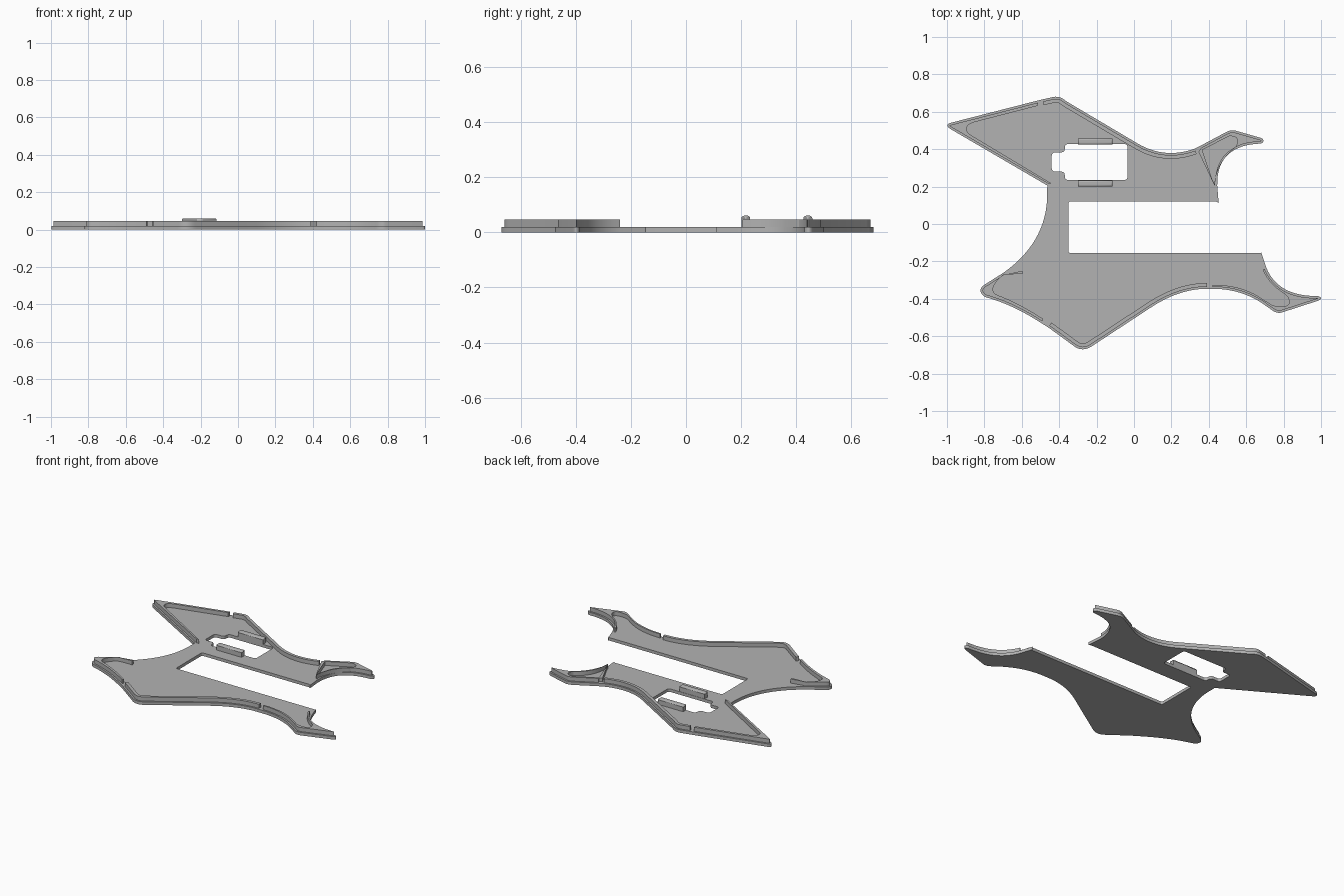
import bpy, bmesh
from mathutils import Vector
from mathutils.geometry import intersect_point_line

cube = bpy.data.objects.get("Cube")
if cube:
    bpy.data.objects.remove(cube)

PLATE_TOP, WALL_TOP, CLIP_TOP = 0.02, 0.047, 0.06
LEDGE = 0.011

grey = bpy.data.materials.new("plain_grey")
grey.use_nodes = True
tone = (0.45, 0.45, 0.45, 1)
grey.diffuse_color = tone
grey.node_tree.nodes["Principled BSDF"].inputs["Base Color"].default_value = tone


def bend(a, control, b, steps=8):
    """Points of a smooth curve from a to b, pulled towards control."""
    a, c, b = Vector(a), Vector(control), Vector(b)
    ts = [i / steps for i in range(steps + 1)]
    return [a * (1 - t) ** 2 + c * 2 * t * (1 - t) + b * t * t for t in ts]


def rounded(points, radius):
    """Closed outline with every corner rounded."""
    pts = [Vector(p) for p in points]
    out = []
    for i, p in enumerate(pts):
        before, after = pts[i - 1], pts[(i + 1) % len(pts)]
        out += bend(p + (before - p).normalized() * radius, p,
                    p + (after - p).normalized() * radius, 5)
    return out


def inset(run, distance):
    """Shift a clockwise edge inwards, dropping points that cross over."""
    pts = [Vector(p) for p in run]
    out = []
    for i, p in enumerate(pts):
        d = (pts[min(i + 1, len(pts) - 1)] - pts[max(i - 1, 0)]).normalized()
        q = p + Vector((d.y, -d.x)) * distance
        gaps = []
        for a, b in zip(pts, pts[1:]):
            if (b - a).length < 1e-6:
                continue
            t = intersect_point_line(q, a, b)[1]
            gaps.append((a.lerp(b, min(max(t, 0), 1)) - q).length)
        if min(gaps) > distance * 0.9:
            out.append(q)
    return out


def slab(name, outlines, low, high):
    """Flat part from filled outlines; inner outlines become holes."""
    curve = bpy.data.curves.new(name, "CURVE")
    curve.dimensions, curve.fill_mode = "2D", "BOTH"
    curve.extrude = (high - low) / 2
    for outline in outlines:
        spline = curve.splines.new("POLY")
        spline.points.add(len(outline) - 1)
        for point, p in zip(spline.points, outline):
            point.co = (p[0], p[1], 0, 1)
        spline.use_cyclic_u = True
    obj = bpy.data.objects.new(name, curve)
    bpy.context.collection.objects.link(obj)
    bpy.ops.object.select_all(action="DESELECT")
    obj.select_set(True)
    bpy.context.view_layer.objects.active = obj
    bpy.ops.object.convert(target="MESH")
    obj = bpy.context.object
    bm = bmesh.new()
    bm.from_mesh(obj.data)
    bmesh.ops.remove_doubles(bm, verts=bm.verts, dist=1e-5)
    bmesh.ops.translate(bm, verts=bm.verts, vec=(0, 0, (low + high) / 2))
    bmesh.ops.recalc_face_normals(bm, faces=bm.faces)
    bm.to_mesh(obj.data)
    bm.free()
    obj.data.materials.clear()
    obj.data.materials.append(grey)
    bpy.ops.object.shade_smooth_by_angle(angle=0.6)
    return obj


# Outer edge, clockwise, one run per raised wall
left_fin = ([(-.462, .205)] + bend((-.985, .51), (-1.012, .53), (-.98, .541))
            + [(-.515, .66)])
back_edge = ([(-.49, .666)] + bend((-.44, .677), (-.4, .69), (-.36, .655))
             + bend((.02, .43), (.165, .345), (.325, .403), 14))
back_tail = ([(.355, .418)] + bend((.49, .49), (.52, .507), (.55, .497))
             + bend((.68, .46), (.705, .445), (.68, .43))
             + bend((.675, .43), (.44, .42), (.445, .205), 14))
front_tail = (bend((.708, -.235), (.77, -.385), (.975, -.385), 14)
              + bend((.985, -.385), (1.015, -.398), (.985, -.41))
              + bend((.8, -.47), (.765, -.485), (.73, -.455))
              + bend((.68, -.42), (.56, -.345), (.42, -.347), 12))
front_edge = (bend((.39, -.347), (.25, -.345), (.1, -.44), 12)
              + bend((-.22, -.65), (-.275, -.69), (-.325, -.65))
              + [(-.4, -.595), (-.46, -.552)])
front_fin = (bend((-.495, -.53), (-.65, -.43), (-.79, -.392), 10)
             + bend((-.8, -.388), (-.842, -.355), (-.8, -.325))
             + [(-.7, -.262)])

# Base plate with the long slot and the socket opening
slot = rounded([(.445, .12), (-.35, .12), (-.35, -.155), (.685, -.155)], .012)
waist = bend((-.69, -.255), (-.45, -.08), (-.465, .19), 18)
outline = (left_fin + back_edge + back_tail + slot + front_tail
           + front_edge + front_fin + waist)
socket = rounded([(-.035, .235), (-.035, .428), (-.37, .428), (-.37, .383),
                  (-.44, .383), (-.44, .28), (-.37, .28), (-.37, .235)], .02)
slab("base_plate", [outline, socket], 0, PLATE_TOP)

# Raised walls: outer side follows the rim, inner side listed backwards
thickness = LEDGE + 0.02
walls = {
    "left_fin_wall": (left_fin, [(-.515, .632)]
                      + bend((-.86, .543), (-.92, .52), (-.88, .48))
                      + [(-.44, .216)]),
    "back_wall": (back_edge, inset(back_edge, thickness)[::-1]),
    "back_tail_wall": (back_tail, [(.345, .386), (.49, .46)]
                       + bend((.51, .47), (.58, .47), (.54, .408))
                       + bend((.53, .398), (.445, .33), (.428, .21))),
    "front_tail_wall": (front_tail, bend((.42, -.325), (.57, -.325), (.67, -.39))
                        + bend((.74, -.435), (.86, -.46), (.82, -.387))
                        + bend((.8, -.37), (.72, -.32), (.688, -.245))),
    "front_wall": (front_edge, inset(front_edge, thickness)[::-1]),
    "front_fin_wall": (front_fin, [(-.595, -.25), (-.595, -.266), (-.685, -.266)]
                       + bend((-.7, -.27), (-.79, -.355), (-.73, -.38))
                       + bend((-.73, -.38), (-.62, -.42), (-.485, -.508))),
}
for name, (rim, inner) in walls.items():
    slab(name, [inset(rim, LEDGE) + inner], PLATE_TOP - 0.002, WALL_TOP)

# Retaining clips beside the socket, with softened tops
for name, y in (("front_clip", .217), ("back_clip", .442)):
    half = 0.016
    clip = slab(name, [[(-.3, y - half), (-.115, y - half),
                        (-.115, y + half), (-.3, y + half)]],
                PLATE_TOP - 0.002, CLIP_TOP)
    bm = bmesh.new()
    bm.from_mesh(clip.data)
    top = [e for e in bm.edges if all(v.co.z > CLIP_TOP - 1e-4 for v in e.verts)
           and len(e.link_faces) == 2 and e.calc_face_angle() > 1]
    bmesh.ops.bevel(bm, geom=top, offset=0.009, segments=3, profile=0.5,
                    affect="EDGES")
    bm.to_mesh(clip.data)
    bm.free()
